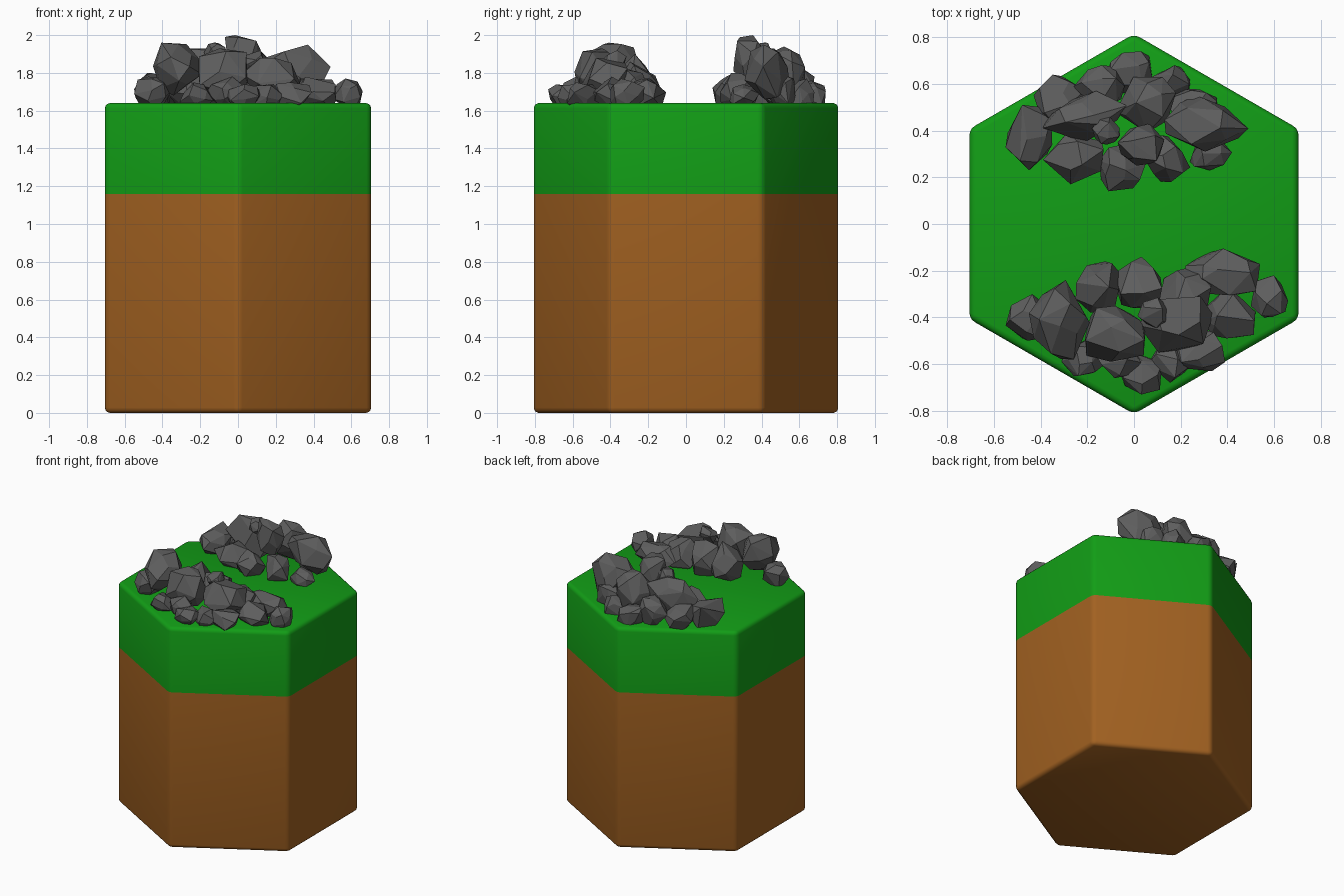
import bpy, bmesh, math, random
from mathutils import Vector

if "Cube" in bpy.data.objects:
    bpy.data.objects.remove(bpy.data.objects["Cube"])

random.seed(7)


def material(name, rgb):
    m = bpy.data.materials.new(name)
    m.diffuse_color = (*rgb, 1)
    m.use_nodes = True
    m.node_tree.nodes["Principled BSDF"].inputs["Base Color"].default_value = m.diffuse_color
    return m


def add_object(name, bm, mats):
    me = bpy.data.meshes.new(name)
    bm.to_mesh(me)
    bm.free()
    for m in mats:
        me.materials.append(m)
    ob = bpy.data.objects.new(name, me)
    bpy.context.collection.objects.link(ob)
    return ob


earth = material("earth", (0.36, 0.12, 0.015))
grass = material("grass", (0.006, 0.34, 0.008))
stone = material("stone", (0.11, 0.11, 0.11))

# Hexagonal column: rounded edges, earth below and grass above
TOP, SPLIT, R = 1.64, 1.16, 0.814
bm = bmesh.new()
ring = [bm.verts.new((R * math.sin(i * math.pi / 3), R * math.cos(i * math.pi / 3), 0))
        for i in range(6)]
base = bm.faces.new(ring)
ext = bmesh.ops.extrude_face_region(bm, geom=[base], use_keep_orig=True)
for v in ext["geom"]:
    if isinstance(v, bmesh.types.BMVert):
        v.co.z = TOP
bmesh.ops.recalc_face_normals(bm, faces=bm.faces[:])
bmesh.ops.bevel(bm, geom=bm.edges[:], offset=0.028, segments=3, profile=0.5, affect='EDGES')
bmesh.ops.bisect_plane(bm, geom=bm.verts[:] + bm.edges[:] + bm.faces[:],
                       plane_co=(0, 0, SPLIT), plane_no=(0, 0, 1))
for f in bm.faces:
    f.material_index = int(f.calc_center_median().z > SPLIT)
column = add_object("hex_column", bm, [earth, grass])
bpy.context.view_layer.objects.active = column
column.select_set(True)
bpy.ops.object.shade_smooth_by_angle(angle=math.radians(40))
column.select_set(False)


def add_rock(bm, x0, x1, y0, y1, z0, z1, n=19):
    """Faceted boulder: hull of jittered sphere points fitted to a box."""
    pts, spin = [], random.uniform(0, 6.28)
    for i in range(n):
        z = 1 - 2 * (i + 0.5) / n
        r = math.sqrt(1 - z * z)
        a = i * 2.39996 + spin
        p = Vector((r * math.cos(a), r * math.sin(a), z))
        p += Vector([random.uniform(-0.22, 0.22) for _ in range(3)])
        pts.append(p)
    lo = [min(p[k] for p in pts) for k in range(3)]
    hi = [max(p[k] for p in pts) for k in range(3)]
    box = ((x0, x1), (y0, y1), (z0, z1))
    verts = [bm.verts.new([b[0] + (b[1] - b[0]) * (p[k] - lo[k]) / (hi[k] - lo[k])
                           for k, b in enumerate(box)]) for p in pts]
    res = bmesh.ops.convex_hull(bm, input=verts)
    bmesh.ops.delete(bm, geom=[v for v in verts if v.is_valid and not v.link_faces],
                     context='VERTS')
    faces = [f for f in bm.faces if any(v in f.verts for v in verts if v.is_valid)]
    edges = list({e for f in faces for e in f.edges})
    bmesh.ops.dissolve_limit(bm, angle_limit=math.radians(12),
                             verts=[v for v in verts if v.is_valid], edges=edges)


def rock_pile(name, rocks):
    bm = bmesh.new()
    for cx, cy, wx, wy, z0, z1 in rocks:
        add_rock(bm, cx - wx, cx + wx, cy - wy, cy + wy, z0, z1)
    bmesh.ops.recalc_face_normals(bm, faces=bm.faces[:])
    add_object(name, bm, [stone])


# Rocks: centre x, centre y, half width x, half width y, bottom z, top z
rock_pile("front_rocks", [
    (-0.45, -0.40, .10, .10, 1.60, 1.78), (-0.32, -0.41, .13, .17, 1.68, 1.96),
    (-0.15, -0.27, .10, .11, 1.62, 1.90), (0.02, -0.25, .10, .11, 1.60, 1.86),
    (-0.08, -0.47, .13, .12, 1.66, 1.93), (0.18, -0.43, .16, .12, 1.64, 1.88),
    (0.08, -0.38, .065, .065, 1.80, 1.92), (0.22, -0.28, .11, .10, 1.60, 1.83),
    (0.38, -0.205, .16, .10, 1.60, 1.77), (0.41, -0.38, .11, .11, 1.60, 1.78),
    (0.58, -0.31, .08, .09, 1.61, 1.77), (0.28, -0.54, .11, .09, 1.60, 1.75),
    (0.15, -0.59, .09, .09, 1.60, 1.74), (0.03, -0.64, .09, .09, 1.60, 1.74),
    (-0.07, -0.58, .10, .08, 1.61, 1.78), (-0.22, -0.57, .09, .08, 1.60, 1.75),
])
rock_pile("back_rocks", [
    (-0.45, 0.37, .10, .14, 1.60, 1.80), (-0.21, 0.46, .18, .11, 1.66, 1.93),
    (0.05, 0.51, .13, .12, 1.66, 1.94), (0.31, 0.43, .18, .12, 1.66, 1.95),
    (-0.26, 0.28, .13, .11, 1.60, 1.80), (-0.05, 0.24, .10, .10, 1.60, 1.79),
    (0.14, 0.28, .10, .10, 1.60, 1.80), (-0.12, 0.40, .06, .06, 1.85, 1.96),
    (0.03, 0.34, .10, .09, 1.76, 2.00), (-0.02, 0.65, .10, .09, 1.60, 1.76),
    (-0.15, 0.59, .11, .09, 1.60, 1.82), (0.16, 0.61, .08, .07, 1.60, 1.77),
    (-0.32, 0.52, .11, .12, 1.60, 1.79), (0.33, 0.31, .09, .08, 1.60, 1.74),
    (0.25, 0.50, .11, .08, 1.60, 1.80),
])
